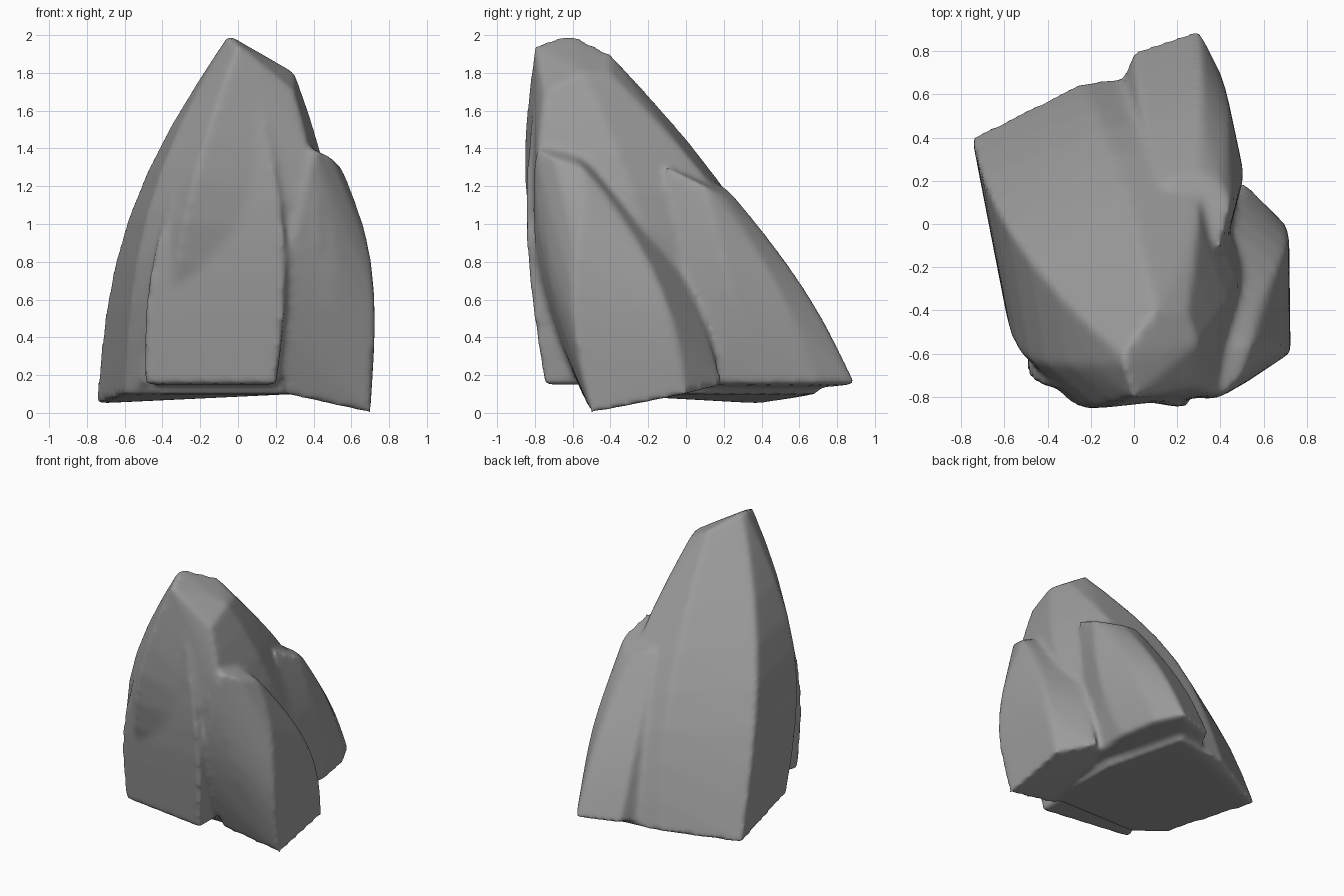
import bpy
import bmesh
from math import pi, sin
from mathutils import Vector

cube = bpy.data.objects.get("Cube")
if cube:
    bpy.data.objects.remove(cube, do_unlink=True)

stone = bpy.data.materials.new("grey stone")
stone.use_nodes = True
grey = (.33, .33, .33, 1)
stone.diffuse_color = grey
shader = stone.node_tree.nodes["Principled BSDF"]
shader.inputs["Base Color"].default_value = grey
shader.inputs["Roughness"].default_value = .9


def add_lump(bm, foot, crown, bulge, steps=8):
    """Hull of ribs that run from foot corners to crown corners, bowed outward."""
    verts = []
    for step in range(steps + 1):
        t = step / steps
        ring = [Vector(a).lerp(Vector(b), t) for a, b in zip(foot, crown)]
        centre = sum(ring, Vector()) / len(ring)
        for point in ring:
            outward = point - centre
            outward.z = 0
            bowed = point + outward.normalized() * bulge * sin(pi * t)
            verts.append(bm.verts.new(bowed))
    bmesh.ops.convex_hull(bm, input=verts)
    inner = [v for v in verts if v.is_valid and not v.link_faces]
    bmesh.ops.delete(bm, geom=inner, context="VERTS")


bm = bmesh.new()

# Main leaning body, from the broad foot to the forward peak
add_lump(
    bm,
    foot=[(-.75, .4, .05), (-.25, .65, .1), (.15, .7, .1), (.3, .1, .1),
          (.3, -.5, .1), (-.4, -.5, .1), (-.6, -.35, .1)],
    crown=[(-.05, -.6, 2), (.1, -.4, 1.9), (.25, -.4, 1.8), (.3, -.55, 1.8),
           (.3, -.75, 1.7), (0, -.8, 1.95), (-.05, -.65, 2)],
    bulge=.2)

# Back spur running down to the rear corner
add_lump(
    bm,
    foot=[(.3, .9, .15), (.4, .7, .15), (.45, .4, .15), (.4, 0, .15),
          (-.2, .3, .1), (0, .8, .15)],
    crown=[(.3, .25, 1.15), (.4, .2, 1.15), (.45, .1, 1.2), (.4, -.1, 1.3),
           (.1, 0, 1.2), (.15, .2, 1.2)],
    bulge=.06)

# Upright front slab
add_lump(
    bm,
    foot=[(-.5, -.65, .15), (.2, -.75, .15), (.2, -.4, .15), (-.4, -.4, .15)],
    crown=[(-.15, -.75, 1.6), (.1, -.8, 1.7), (.1, -.5, 1.6), (-.2, -.6, 1.5)],
    bulge=.12)

# Front buttress reaching the lowest corner
add_lump(
    bm,
    foot=[(.7, -.5, 0), (.5, -.5, .05), (.25, -.55, .1), (.3, 0, .15),
          (.5, .2, .15), (.7, 0, .1)],
    crown=[(.55, -.55, 1.3), (.5, -.7, 1.35), (.4, -.8, 1.4), (.35, -.6, 1.4),
           (.45, -.5, 1.3), (.55, -.45, 1.2)],
    bulge=.12)

# Left shoulder with a steep outer wall
add_lump(
    bm,
    foot=[(-.5, -.5, .15), (-.6, -.25, .1), (-.7, .3, .1), (-.2, 0, .1)],
    crown=[(-.3, -.6, 1.4), (-.45, -.35, 1.3), (-.4, -.1, 1.2),
           (-.2, -.3, 1.5)],
    bulge=.06)

bmesh.ops.recalc_face_normals(bm, faces=bm.faces)
mesh = bpy.data.meshes.new("rock")
bm.to_mesh(mesh)
bm.free()
mesh.materials.append(stone)
rock = bpy.data.objects.new("rock", mesh)
bpy.context.collection.objects.link(rock)

# Fuse the lumps and wear down their edges
fuse = rock.modifiers.new("fuse", "REMESH")
fuse.mode = "VOXEL"
fuse.voxel_size = .02
fuse.use_smooth_shade = True
wear = rock.modifiers.new("wear", "SMOOTH")
wear.factor = .5
wear.iterations = 8
